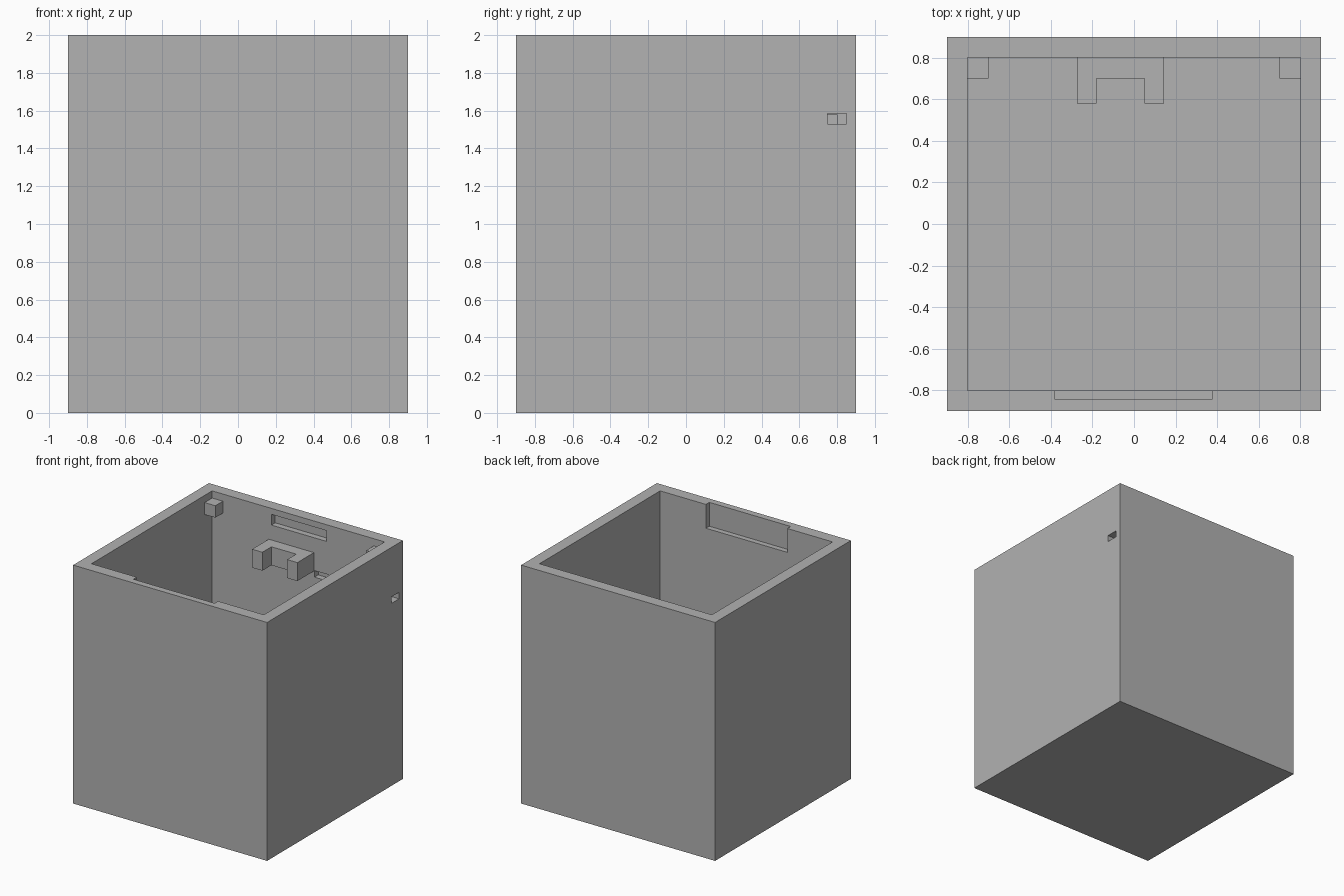
import bpy
import bmesh

cube = bpy.data.objects.get("Cube")
if cube:
    bpy.data.objects.remove(cube, do_unlink=True)

GREY = (0.445, 0.445, 0.445, 1)
grey = bpy.data.materials.new("plain grey")
grey.use_nodes = True
grey.diffuse_color = GREY
grey.node_tree.nodes["Principled BSDF"].inputs["Base Color"].default_value = GREY


def prism(name, outline, bottom, top):
    """Extrude a flat outline from bottom to top."""
    bm = bmesh.new()
    base = bm.faces.new([bm.verts.new((x, y, bottom)) for x, y in outline])
    extruded = bmesh.ops.extrude_face_region(bm, geom=[base], use_keep_orig=True)
    for v in extruded["geom"]:
        if isinstance(v, bmesh.types.BMVert):
            v.co.z = top
    bmesh.ops.recalc_face_normals(bm, faces=bm.faces)
    mesh = bpy.data.meshes.new(name)
    bm.to_mesh(mesh)
    bm.free()
    mesh.materials.append(grey)
    obj = bpy.data.objects.new(name, mesh)
    bpy.context.collection.objects.link(obj)
    return obj


def box(name, x, y, z):
    """Box from (min, max) pairs."""
    outline = [(x[0], y[0]), (x[1], y[0]), (x[1], y[1]), (x[0], y[1])]
    return prism(name, outline, *z)


def cut(target, cutter):
    """Subtract the cutter for good, then drop it."""
    cutter.hide_render = True
    mod = target.modifiers.new(cutter.name, "BOOLEAN")
    mod.operation = "DIFFERENCE"
    mod.solver = "EXACT"
    mod.object = cutter
    bpy.context.view_layer.objects.active = target
    bpy.ops.object.modifier_apply(modifier=mod.name)
    bpy.data.objects.remove(cutter, do_unlink=True)


# Open-topped box shell
OUT, IN = 0.9, 0.8
shell = box("box_shell", (-OUT, OUT), (-OUT, OUT), (0, 2))
cut(shell, box("cavity", (-IN, IN), (-IN, IN), (0.1, 2.1)))

# Front rim notch, back wall slot, and cable groove leaving through the side
cut(shell, box("rim_notch", (-0.38, 0.375), (-0.845, -0.7), (1.8, 2.1)))
cut(shell, box("back_slot", (-0.25, 0.26), (0.7, 0.85), (1.86, 1.95)))
cut(shell, box("cable_groove", (0.15, 1), (0.75, 0.85), (1.53, 1.585)))

# Corner blocks under the rim
for side, name in ((1, "left_corner_block"), (-1, "right_corner_block")):
    box(name, sorted((side * 0.7, side * IN)), (0.7, IN), (1.84, 1.94))

# Forked bracket on the back wall
left, right, arm, tip, root = -0.275, 0.145, 0.095, 0.58, 0.7
prism("forked_bracket", [
    (left, IN), (left, tip), (left + arm, tip), (left + arm, root),
    (right - arm, root), (right - arm, tip), (right, tip), (right, IN),
], 1.58, 1.735)
